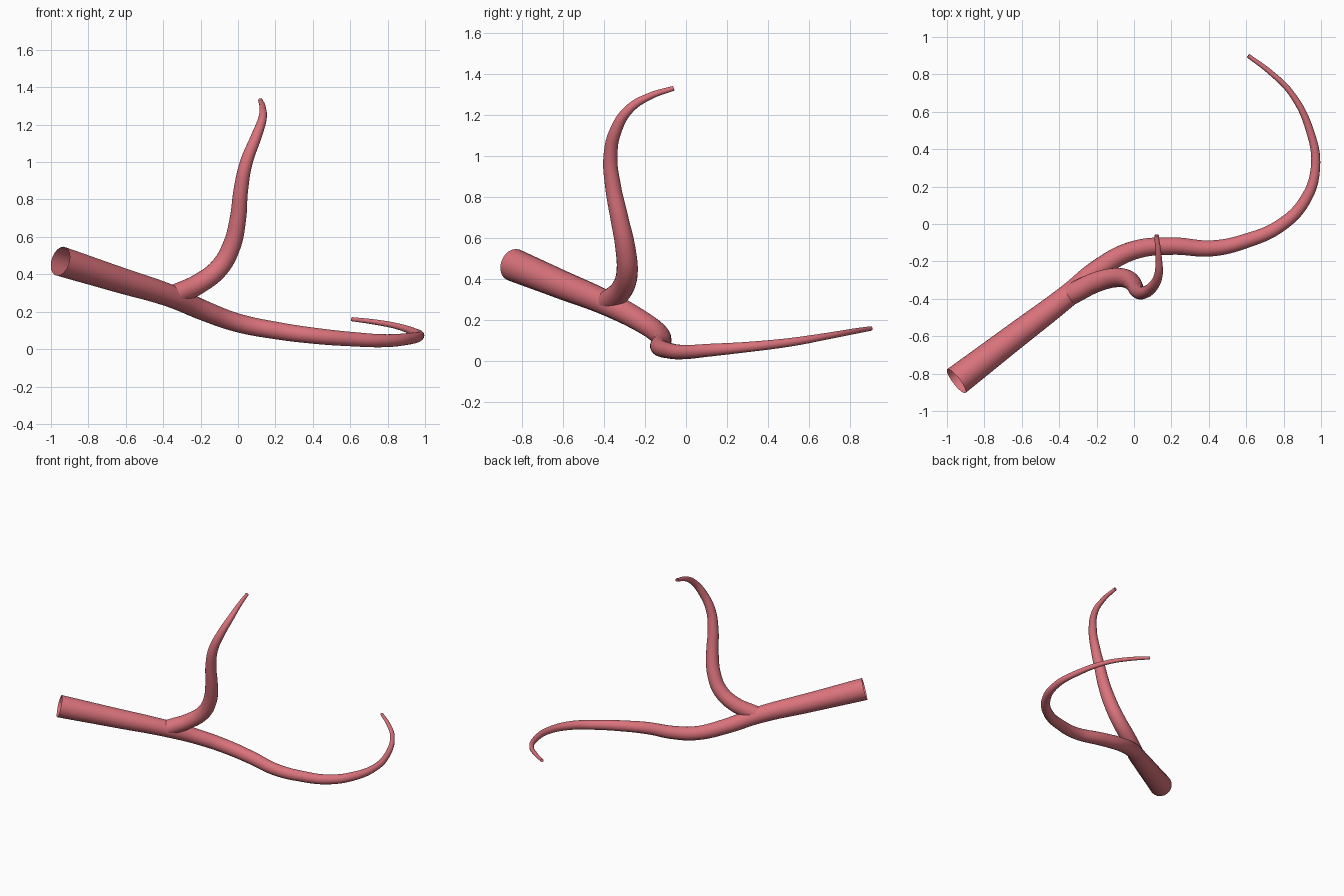
import bpy

cube = bpy.data.objects.get("Cube")
if cube:
    bpy.data.objects.remove(cube, do_unlink=True)

# Soft red vessel material
COLOR = (0.7, 0.17, 0.2, 1.0)
mat = bpy.data.materials.new("vessel_red")
mat.use_nodes = True
mat.diffuse_color = COLOR
mat.node_tree.nodes["Principled BSDF"].inputs["Base Color"].default_value = COLOR


def tapered_tube(name, path):
    """Sweep an open round tube along (x, y, z, radius) points."""
    curve = bpy.data.curves.new(name, "CURVE")
    curve.dimensions = "3D"
    curve.bevel_depth = 1.0
    curve.bevel_resolution = 8
    curve.resolution_u = 8
    curve.use_fill_caps = False
    spline = curve.splines.new("BEZIER")
    spline.bezier_points.add(len(path) - 1)
    spline.radius_interpolation = "LINEAR"
    spline.use_smooth = True
    for point, (x, y, z, radius) in zip(spline.bezier_points, path):
        point.co = (x, y, z)
        point.radius = radius
        point.handle_left_type = point.handle_right_type = "AUTO"
    curve.materials.append(mat)
    obj = bpy.data.objects.new(name, curve)
    bpy.context.collection.objects.link(obj)
    bpy.ops.object.select_all(action="DESELECT")
    obj.select_set(True)
    bpy.context.view_layer.objects.active = obj
    bpy.ops.object.convert(target="MESH")
    bpy.ops.object.shade_smooth()
    return obj


# Main vessel: straight trunk, then a long hook around the back
tapered_tube("main_vessel", [
    (-0.95, -0.84, 0.47, 0.08),
    (-0.65, -0.61, 0.375, 0.07),
    (-0.35, -0.38, 0.28, 0.06),
    (-0.18, -0.235, 0.205, 0.054),
    (0, -0.14, 0.14, 0.05),
    (0.2, -0.118, 0.1, 0.047),
    (0.42, -0.13, 0.07, 0.043),
    (0.6, -0.09, 0.054, 0.039),
    (0.78, -0.01, 0.045, 0.035),
    (0.91, 0.12, 0.055, 0.031),
    (0.97, 0.3, 0.07, 0.025),
    (0.94, 0.5, 0.092, 0.021),
    (0.84, 0.7, 0.125, 0.016),
    (0.73, 0.81, 0.145, 0.014),
    (0.61, 0.9, 0.16, 0.011),
])

# Side branch: rises from the trunk and curls towards the back
tapered_tube("side_branch", [
    (-0.335, -0.375, 0.29, 0.057),
    (-0.2, -0.31, 0.355, 0.054),
    (-0.1, -0.287, 0.435, 0.052),
    (-0.035, -0.295, 0.55, 0.049),
    (0, -0.325, 0.7, 0.044),
    (0.015, -0.355, 0.85, 0.039),
    (0.045, -0.368, 1.0, 0.034),
    (0.095, -0.34, 1.13, 0.029),
    (0.13, -0.275, 1.23, 0.023),
    (0.132, -0.18, 1.29, 0.017),
    (0.12, -0.06, 1.33, 0.012),
])
